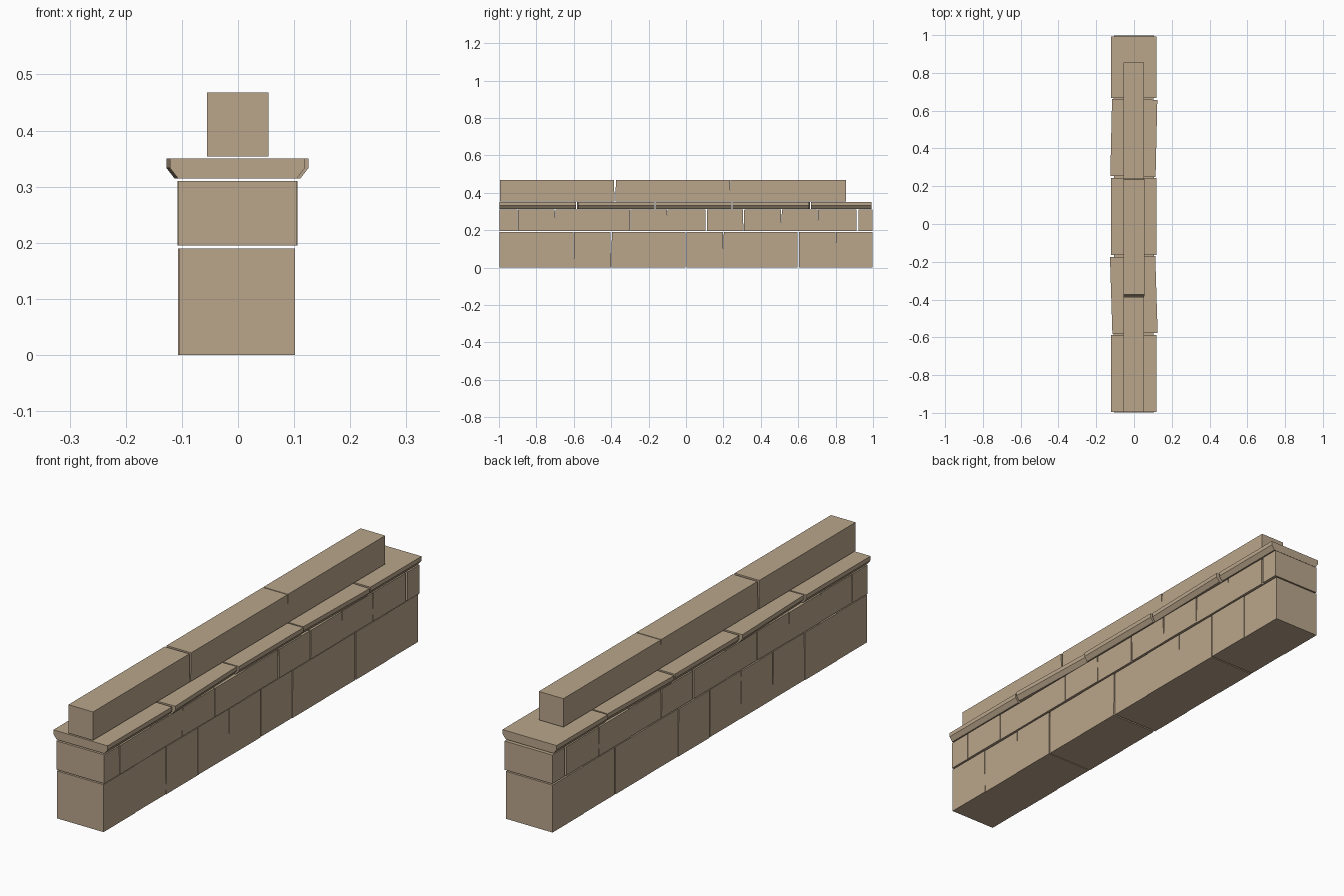
import bpy
import bmesh
from math import radians
from mathutils import Matrix

if "Cube" in bpy.data.objects:
    bpy.data.objects.remove(bpy.data.objects["Cube"])

stone = bpy.data.materials.new("sandstone")
stone.diffuse_color = (0.49, 0.38, 0.26, 1)
stone.use_nodes = True
stone.node_tree.nodes["Principled BSDF"].inputs["Base Color"].default_value = stone.diffuse_color


def prism(name, profile, low, high, z0, z1, loc=(0, 0, 0), turn=0):
    """Extrude an (x, z) profile along y; low/high are (y at z0, y at z1) end planes."""
    bm = bmesh.new()
    rings = []
    for a, b in (low, high):
        rings.append([bm.verts.new((x, a + (b - a) * (z - z0) / (z1 - z0), z))
                      for x, z in profile])
    bm.faces.new(rings[0])
    bm.faces.new(rings[1][::-1])
    n = len(profile)
    for i in range(n):
        j = (i + 1) % n
        bm.faces.new((rings[0][i], rings[1][i], rings[1][j], rings[0][j]))
    bmesh.ops.recalc_face_normals(bm, faces=bm.faces[:])
    bm.transform(Matrix.Rotation(turn, 4, 'Z'))
    mesh = bpy.data.meshes.new(name)
    bm.to_mesh(mesh)
    bm.free()
    mesh.materials.append(stone)
    obj = bpy.data.objects.new(name, mesh)
    obj.location = loc
    bpy.context.collection.objects.link(obj)


def course(name, left, right, z0, z1, start, end, seams, shifts):
    """Row of blocks; every seam is (y, gap at bottom, gap at top)."""
    joints = [(start, 0, 0)] + seams + [(end, 0, 0)]
    for i, (a, b) in enumerate(zip(joints, joints[1:])):
        s = shifts[i % len(shifts)]
        profile = [(left + s, z0), (right + s, z0), (right + s, z1), (left + s, z1)]
        prism(f"{name}_{i + 1}", profile,
              (a[0] + a[1] / 2, a[0] + a[2] / 2),
              (b[0] - b[1] / 2, b[0] - b[2] / 2), z0, z1)


# Tall foundation blocks, some joints closing towards the bottom
course("base_block", -0.105, 0.102, 0, 0.19, -0.997, 0.998,
       [(-0.8, -0.004, 0.001), (-0.6, -0.001, 0.004), (-0.4, 0.003, 0.007),
        (-0.2, -0.005, 0.001), (0.0, 0.007, 0.006), (0.2, -0.001, 0.004),
        (0.4, -0.002, -0.001), (0.6, 0.006, 0.006), (0.8, -0.003, 0.003)],
       (0, -0.002, 0, -0.001))

# Second course, joints staggered by half a block
course("upper_block", -0.107, 0.105, 0.195, 0.31, -0.997, 0.998,
       [(-0.9, 0.003, 0.004), (-0.7, -0.002, 0.004), (-0.5, -0.004, 0.001),
        (-0.298, 0.004, 0.004), (-0.1, -0.004, 0.002), (0.108, 0.008, 0.006),
        (0.308, 0.002, 0.007), (0.51, -0.001, 0.005), (0.705, -0.002, 0.004),
        (0.916, 0.01, 0.01)],
       (0, 0.001, -0.001))

# Coping slabs with bevelled undersides, two of them slightly twisted
slab = [(-0.106, 0.315), (0.106, 0.315), (0.12, 0.333),
        (0.12, 0.35), (-0.12, 0.35), (-0.12, 0.333)]
for i, (y0, y1, turn) in enumerate([(-0.996, -0.588, 0), (-0.58, -0.172, 1.8),
                                    (-0.164, 0.244, 0), (0.252, 0.66, -1.3),
                                    (0.668, 0.992, 0)]):
    half = (y1 - y0) / 2
    prism(f"coping_slab_{i + 1}", slab, (-half, -half), (half, half), 0.315, 0.35,
          (-0.001, (y0 + y1) / 2, 0), radians(turn))

# Long narrow rail blocks on top, stopping short at the back
course("rail_block", -0.055, 0.054, 0.354, 0.468, -0.995, 0.855,
       [(-0.38, 0.004, 0.011), (0.237, -0.003, 0.004)], (0, 0.0005))
